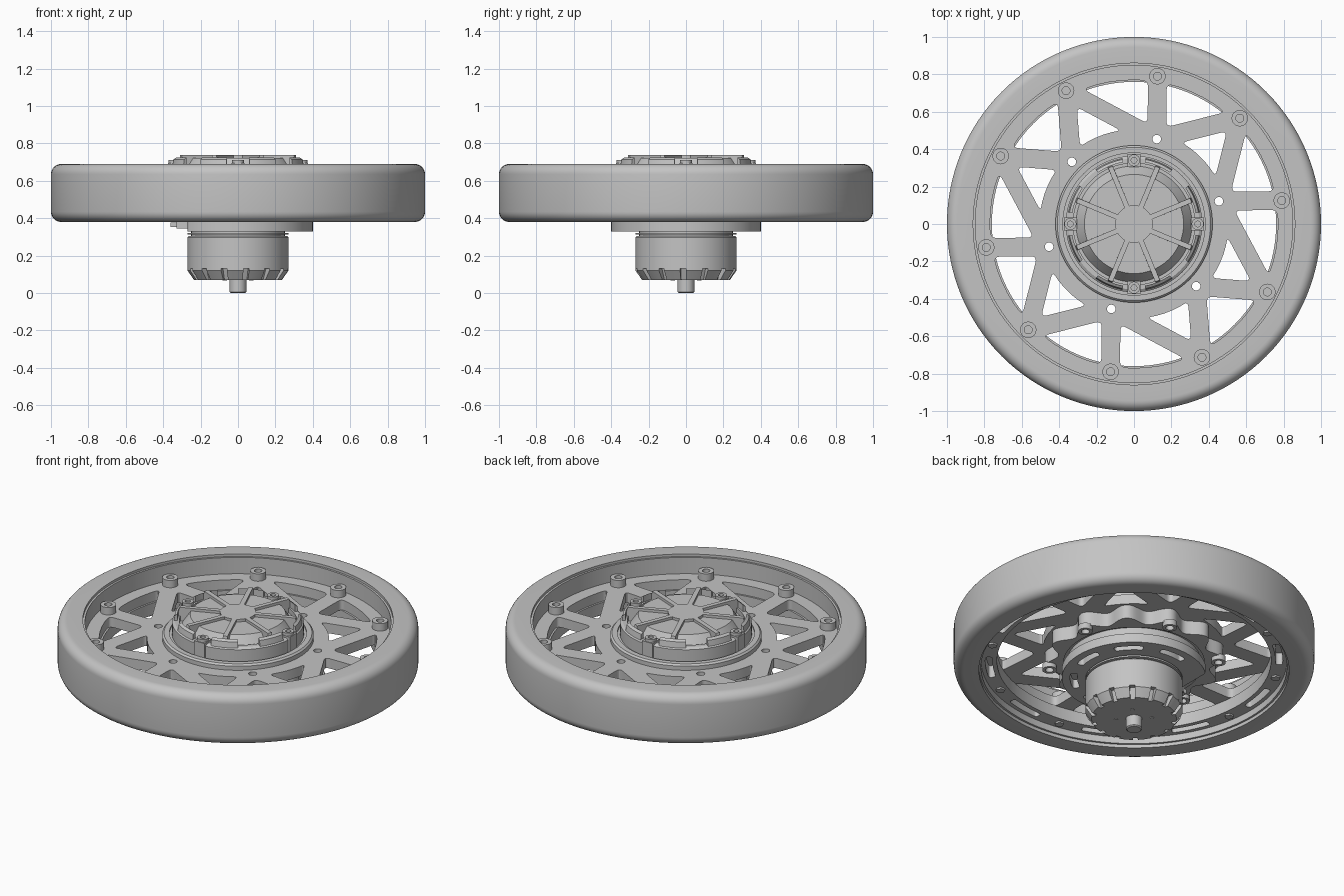
import bpy, bmesh, math
from mathutils import Vector, Matrix
from mathutils.geometry import intersect_line_line

if "Cube" in bpy.data.objects:
    bpy.data.objects.remove(bpy.data.objects["Cube"])

grey = bpy.data.materials.new("plain_grey")
grey.use_nodes = True
grey.diffuse_color = (0.55, 0.55, 0.55, 1)
grey.node_tree.nodes["Principled BSDF"].inputs["Base Color"].default_value = (0.55, 0.55, 0.55, 1)
parts = []
NODES = [15 + 60 * k for k in range(6)]
BOLTS = [9 + 36 * k for k in range(10)]


def polar(r, deg, z=None):
    x, y = r * math.cos(math.radians(deg)), r * math.sin(math.radians(deg))
    return Vector((x, y)) if z is None else Vector((x, y, z))


def add(name, mesh):
    mesh.materials.clear()
    mesh.materials.append(grey)
    ob = bpy.data.objects.new(name, mesh)
    bpy.context.collection.objects.link(ob)
    parts.append(ob)
    return ob


def finish(name, bm):
    bmesh.ops.remove_doubles(bm, verts=bm.verts, dist=0.0001)
    bmesh.ops.recalc_face_normals(bm, faces=bm.faces)
    mesh = bpy.data.meshes.new(name)
    bm.to_mesh(mesh)
    bm.free()
    return add(name, mesh)


def lathe(name, profile, segs=96, start=0, sweep=360, centre=(0, 0)):
    """Spin a closed (radius, height) profile, fully or as a capped sector."""
    bm = bmesh.new()
    full = sweep == 360
    rings = []
    for i in range(segs if full else segs + 1):
        a = start + sweep * i / segs
        rings.append([bm.verts.new(polar(r, a, z) + Vector((*centre, 0))) for r, z in profile])
    n = len(profile)
    for i in range(segs):
        a, b = rings[i], rings[(i + 1) % len(rings)]
        for j in range(n):
            k = (j + 1) % n
            if profile[j][0] or profile[k][0]:
                bm.faces.new((a[j], a[k], b[k], b[j]))
    if not full:
        bm.faces.new(rings[0])
        bm.faces.new(rings[-1])
    return finish(name, bm)


def box(name, x, y, z, turn=0):
    """Box from (min, max) ranges, turned about the axle."""
    bm = bmesh.new()
    bmesh.ops.create_cube(bm, size=1)
    for v in bm.verts:
        v.co = Vector([(lo + hi) / 2 + c * (hi - lo) for c, (lo, hi) in zip(v.co, (x, y, z))])
    bm.transform(Matrix.Rotation(math.radians(turn), 4, "Z"))
    return finish(name, bm)


def arc(r, a, b, n):
    return [polar(r, a + (b - a) * i / n) for i in range(n + 1)]


def circle(r, centre=Vector((0, 0)), n=96):
    return [centre + p for p in arc(r, 0, 360, n)[:-1]]


def rounded(points, trim):
    """Fillet the sharp corners of an outline."""
    out = []
    for i, p in enumerate(points):
        u, v = points[i - 1] - p, points[(i + 1) % len(points)] - p
        if u.angle(v) > 2.6:
            out.append(p)
            continue
        a = p + u.normalized() * min(trim, u.length * 0.48)
        b = p + v.normalized() * min(trim, v.length * 0.48)
        for s in range(6):
            t = s / 5
            out.append(a * (1 - t) ** 2 + p * 2 * t * (1 - t) + b * t * t)
    return out


def plate(name, outlines, low, high):
    """Extrude an outline with holes."""
    curve = bpy.data.curves.new(name, "CURVE")
    curve.dimensions, curve.fill_mode = "2D", "BOTH"
    curve.extrude = (high - low) / 2
    for pts in outlines:
        s = curve.splines.new("POLY")
        s.points.add(len(pts) - 1)
        for q, p in zip(s.points, pts):
            q.co = (p.x, p.y, 0, 1)
        s.use_cyclic_u = True
    temp = bpy.data.objects.new("outline", curve)
    bpy.context.collection.objects.link(temp)
    mesh = bpy.data.meshes.new_from_object(temp.evaluated_get(bpy.context.evaluated_depsgraph_get()))
    bpy.data.objects.remove(temp)
    mesh.transform(Matrix.Translation((0, 0, (low + high) / 2)))
    return add(name, mesh)


def screw(name, r, angle, base, top, size):
    s = size * 0.48
    lathe(name, [(0, base), (size, base), (size, top), (s, top), (s, top - 0.02), (0, top - 0.02)],
          24, centre=polar(r, angle))


# Tyre with rounded shoulders
def shoulder(z, a0):
    return [(0.945 + 0.055 * p.x, z + 0.055 * p.y) for p in arc(1, a0, a0 + 90, 8)]


lathe("tyre", [(0.86, 0.38)] + shoulder(0.435, -90) + shoulder(0.635, 0) + [(0.86, 0.69)], 128)
lathe("rim_wall", [(0.848, 0.4), (0.865, 0.4), (0.865, 0.675), (0.848, 0.675)], 128)


# Spoke plate: triangular windows between bolt points and inner nodes
def edge(bolt, node, toward):
    """Spoke side line, shifted half a spoke width toward the window."""
    s, n = polar(0.8, bolt), polar(0.47, node)
    d = (s - n).normalized()
    side = Vector((-d.y, d.x))
    if side.dot(toward - n) < 0:
        side = -side
    return n + side * 0.05, d


def cross(e, f):
    p = intersect_line_line(*[q.to_3d() for q in (e[0], e[0] + e[1], f[0], f[0] + f[1])])[0]
    return Vector((p.x, p.y))


def reach(e, r):
    foot = e[0] - e[1] * e[0].dot(e[1])
    p = foot + e[1] * math.sqrt(r * r - foot.length_squared)
    return math.degrees(math.atan2(p.y, p.x))


def window(e, f, r):
    a, b = reach(e, r), reach(f, r)
    b = a + (b - a + 180) % 360 - 180
    return rounded([cross(e, f)] + arc(r, a, b, 5), 0.035)


def gap(a, b):
    return abs((a - b + 180) % 360 - 180)


windows = []
for b in BOLTS:
    c = b + 36
    node = min(NODES, key=lambda n: gap(n, b) + gap(n, c))
    mid = polar(0.75, b + 18)
    windows.append(window(edge(b, node, mid), edge(c, node, mid), 0.77))
for n in NODES:
    bolt = min(BOLTS, key=lambda b: gap(b, n + 30))
    mid = polar(0.5, n + 30)
    windows.append(window(edge(bolt, n, mid), edge(bolt, n + 60, mid), 0.505))
node_holes = [circle(0.023, polar(0.47, n), 20) for n in NODES]
plate("spoke_plate", [circle(0.855), circle(0.4)] + windows + node_holes, 0.515, 0.575)

# Slotted rim ring under the plate
slots = [rounded(arc(0.825, b + 10, b + 26, 5) + arc(0.785, b + 26, b + 10, 5), 0.018) for b in BOLTS]
plate("rim_ring", [circle(0.855), circle(0.76)] + slots, 0.44, 0.514)
for b in BOLTS:
    screw("plate_screw", 0.8, b, 0.57, 0.62, 0.044)
    lathe("rim_nut", [(0, 0.43), (0.026, 0.43), (0.026, 0.45), (0, 0.45)], 6, centre=polar(0.805, b))

# Scalloped hub carrier with hollow standoffs
scallop = [polar(0.46 + 0.035 * math.cos(math.radians(12 * (a - 15))), a) for a in range(0, 360, 2)]
plate("hub_carrier", [scallop, circle(0.39)] + node_holes, 0.43, 0.514)
for n in NODES:
    lathe("standoff", [(0.023, 0.405), (0.04, 0.405), (0.04, 0.44), (0.023, 0.44)], 24, centre=polar(0.47, n))

# Hub core and stepped collar
lathe("hub_core", [(0, 0.4), (0.37, 0.4), (0.37, 0.44), (0.405, 0.44), (0.405, 0.6), (0, 0.6)])
lathe("hub_collar", [(0.38, 0.57), (0.42, 0.57), (0.42, 0.6), (0.41, 0.61), (0.38, 0.61)])

# Top cap with ribs, centre disc and screw ears
lathe("cap", [(0, 0.59), (0.365, 0.59), (0.365, 0.675), (0.35, 0.685), (0.325, 0.685), (0.325, 0.655),
              (0.31, 0.655), (0.265, 0.722), (0, 0.722)])
lathe("cap_centre", [(0, 0.7), (0.1, 0.7), (0.1, 0.738), (0, 0.738)], 48)
for k in range(8):
    turn = 22.5 + 45 * k
    rib = box("cap_rib", (0.08, 0.35), (-0.014, 0.014), (0.64, 0.738), turn)
    for v in rib.data.vertices:
        if v.co.z > 0.7 and v.co.xy.length > 0.3:
            v.co.xy *= 0.94
    lathe("cap_petal_rim", [(0.335, 0.66), (0.36, 0.66), (0.35, 0.715), (0.335, 0.725)], 8, 45 * k + 10, 25)
for k in range(4):
    box("cap_ear", (0.305, 0.375), (-0.035, 0.035), (0.6, 0.695), 90 * k)
    screw("cap_screw", 0.34, 90 * k, 0.69, 0.712, 0.032)

# Motor flange, flat on one side, with curved slots and a connector
outline = [Vector((max(p.x, -0.27), p.y)) for p in circle(0.4)]
flange_slots = [rounded(arc(0.355, a, a + 28, 5) + arc(0.315, a + 28, a, 5), 0.018)
                for a in (-104, -59, -14, 31, 76)]
plate("motor_flange", [outline] + flange_slots, 0.33, 0.385)
lathe("flange_seat", [(0, 0.38), (0.3, 0.38), (0.3, 0.41), (0, 0.41)])
box("connector", (-0.33, -0.25), (-0.12, 0.04), (0.345, 0.385))
for y in (-0.08, 0):
    box("connector_plug", (-0.36, -0.32), (y - 0.025, y + 0.025), (0.352, 0.378))

# Motor body, toothed chamfer and shaft
lathe("motor_body", [(0, 0.07), (0.215, 0.07), (0.24, 0.13), (0.27, 0.13), (0.27, 0.298), (0.262, 0.306),
                     (0.25, 0.306), (0.25, 0.312), (0.27, 0.312), (0.27, 0.322), (0.25, 0.322),
                     (0.25, 0.34), (0, 0.34)])
for k in range(14):
    lathe("motor_tooth", [(0.2, 0.07), (0.235, 0.07), (0.27, 0.12), (0.27, 0.135), (0.2, 0.135)],
          6, 360 / 14 * k, 19)
lathe("shaft", [(0, 0), (0.038, 0), (0.045, 0.006), (0.045, 0.08), (0, 0.08)], 32)
for k in range(4):
    lathe("motor_pin", [(0, 0.066), (0.011, 0.066), (0.011, 0.08), (0, 0.08)], 16, centre=polar(0.1, 45 + 90 * k))

# Smooth shading with sharp edges kept
bpy.ops.object.select_all(action="DESELECT")
for ob in parts:
    ob.select_set(True)
bpy.context.view_layer.objects.active = parts[0]
bpy.ops.object.shade_smooth_by_angle(angle=math.radians(30))
